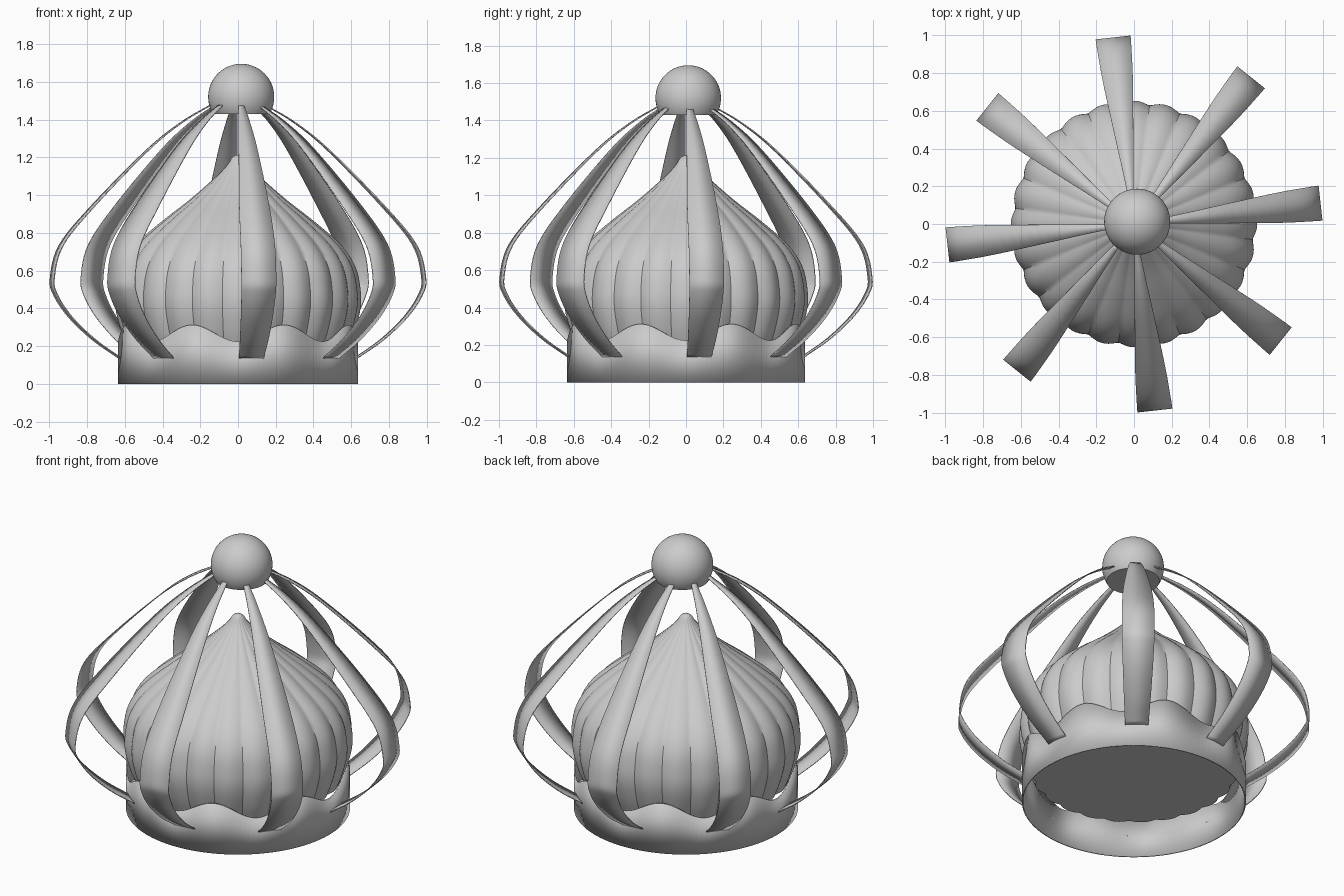
import bpy, bmesh, math
from mathutils import Vector

if "Cube" in bpy.data.objects:
    bpy.data.objects.remove(bpy.data.objects["Cube"])


def make(name, verts, faces, thick=0, offset=0):
    me = bpy.data.meshes.new(name)
    me.from_pydata(verts, [], faces)
    bm = bmesh.new()
    bm.from_mesh(me)
    bmesh.ops.remove_doubles(bm, verts=bm.verts, dist=1e-5)
    bmesh.ops.recalc_face_normals(bm, faces=bm.faces)
    bm.to_mesh(me)
    bm.free()
    ob = bpy.data.objects.new(name, me)
    bpy.context.collection.objects.link(ob)
    bpy.ops.object.select_all(action='DESELECT')
    ob.select_set(True)
    bpy.context.view_layer.objects.active = ob
    bpy.ops.object.shade_smooth_by_angle(angle=math.radians(35))
    if thick:
        m = ob.modifiers.new("thickness", 'SOLIDIFY')
        m.thickness = thick
        m.offset = offset
    return ob


def smooth(pts, n):
    """Catmull-Rom through a few control points."""
    p = [Vector(q) for q in pts]
    p = [2 * p[0] - p[1]] + p + [2 * p[-1] - p[-2]]
    out = []
    for i in range(1, len(p) - 2):
        a, b, c, d = p[i - 1:i + 3]
        for k in range(n):
            t = k / n
            out.append(0.5 * (2 * b + (c - a) * t + (2 * a - 5 * b + 4 * c - d) * t * t
                              + (3 * b - a - 3 * c + d) * t ** 3))
    return out + [p[-2]]


def grid(rows, n):
    return [(r * n + i, r * n + (i + 1) % n, (r + 1) * n + (i + 1) % n, (r + 1) * n + i)
            for r in range(rows - 1) for i in range(n)]


# Headband: open ring with a scalloped top edge
N, R = 160, 0.636
verts = []
for row in range(2):
    for i in range(N):
        a = 2 * math.pi * i / N
        z = (0.268 - 0.044 * math.cos(8 * a)) * row
        verts.append((R * math.cos(a), R * math.sin(a), z))
make("headband", verts, grid(2, N), 0.008, -1)

# Gathered cap: fluted onion shape with a flat floor
prof = smooth([(0.58, 0.2), (0.615, 0.29), (0.642, 0.40), (0.642, 0.50), (0.615, 0.62),
               (0.54, 0.735), (0.40, 0.86), (0.26, 0.97), (0.14, 1.075),
               (0.065, 1.15), (0.03, 1.2), (0.008, 1.213)], 4)
N, FLUTES = 240, 24
verts = []
for r, z in prof:
    for i in range(N):
        a = 2 * math.pi * i / N
        rr = r * (1 + 0.032 * (abs(math.cos(FLUTES * a / 2)) - 0.64))
        verts.append((rr * math.cos(a), rr * math.sin(a), z))
faces = grid(len(prof), N)
last = (len(prof) - 1) * N
faces += [tuple(range(N)), tuple(range(last, last + N))]
make("gathered_cap", verts, faces)

# Eight bowed straps: (radius, height, half width)
path = smooth([(0.628, 0.135, 0.066), (0.77, 0.235, 0.076), (0.895, 0.355, 0.085),
               (0.972, 0.47, 0.091), (0.99, 0.56, 0.093), (0.942, 0.735, 0.091),
               (0.77, 0.945, 0.08), (0.48, 1.24, 0.05), (0.30, 1.385, 0.03),
               (0.14, 1.48, 0.014)], 6)
for k in range(8):
    a = math.radians(6.4 + 45 * k)
    rad = Vector((math.cos(a), math.sin(a), 0))
    tan = Vector((-math.sin(a), math.cos(a), 0))
    verts = []
    for r, z, w in path:
        c = rad * r + Vector((0, 0, z))
        verts += [c - tan * w, c + tan * w]
    faces = [(2 * i, 2 * i + 1, 2 * i + 3, 2 * i + 2) for i in range(len(path) - 1)]
    make(f"strap_{k + 1}", verts, faces, 0.006)

# Ball finial with a flat cut underside
N, BR, BZ, STEPS = 64, 0.175, 1.52, 28
start = -math.asin(0.09 / BR)
verts = []
for s in range(STEPS + 1):
    e = start + (math.pi / 2 - start) * s / STEPS
    for i in range(N):
        a = 2 * math.pi * i / N
        verts.append((0.017 + BR * math.cos(e) * math.cos(a),
                      0.012 + BR * math.cos(e) * math.sin(a), BZ + BR * math.sin(e)))
make("ball_finial", verts, grid(STEPS + 1, N) + [tuple(range(N))])
